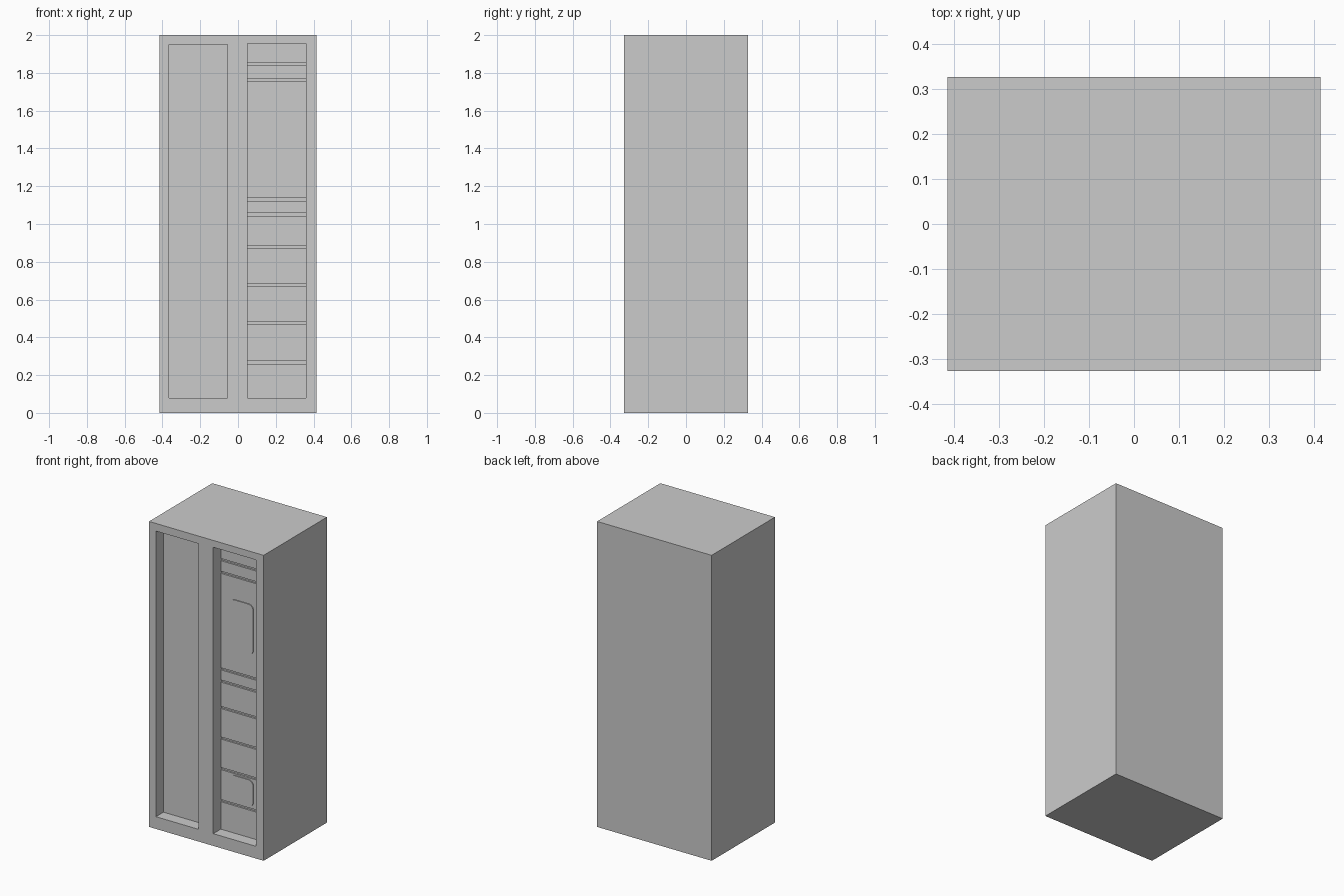
import bpy, bmesh
from math import sin, cos, pi

if "Cube" in bpy.data.objects:
    bpy.data.objects.remove(bpy.data.objects["Cube"])

W, D, H = 0.83, 0.655, 2.0
FRONT = -D / 2
RECESS = 0.078          # depth of the recessed faces
GAP_DEPTH = 0.012       # depth of the grooves between modules


def box(name, x0, x1, y0, y1, z0, z1):
    bm = bmesh.new()
    bmesh.ops.create_cube(bm, size=1)
    for v in bm.verts:
        v.co.x = x0 if v.co.x < 0 else x1
        v.co.y = y0 if v.co.y < 0 else y1
        v.co.z = z0 if v.co.z < 0 else z1
    mesh = bpy.data.meshes.new(name)
    bm.to_mesh(mesh)
    bm.free()
    ob = bpy.data.objects.new(name, mesh)
    bpy.context.collection.objects.link(ob)
    return ob


def rounded_panel(name, x0, x1, z0, z1, r, y0, y1):
    pts = []
    for i, (cx, cz) in enumerate([(x1 - r, z1 - r), (x0 + r, z1 - r),
                                  (x0 + r, z0 + r), (x1 - r, z0 + r)]):
        for k in range(7):
            a = (i + k / 6) * pi / 2
            pts.append((cx + r * cos(a), y0, cz + r * sin(a)))
    bm = bmesh.new()
    face = bm.faces.new([bm.verts.new(p) for p in pts])
    ext = bmesh.ops.extrude_face_region(bm, geom=[face])
    for v in ext["geom"]:
        if isinstance(v, bmesh.types.BMVert):
            v.co.y = y1
    bmesh.ops.recalc_face_normals(bm, faces=bm.faces)
    mesh = bpy.data.meshes.new(name)
    bm.to_mesh(mesh)
    bm.free()
    ob = bpy.data.objects.new(name, mesh)
    bpy.context.collection.objects.link(ob)
    return ob


# Cabinet body with two tall recesses
body = box("cabinet_body", -W / 2, W / 2, FRONT, D / 2, 0, H)
cutters = [
    box("left_recess_cutter", -0.365, -0.055, FRONT - 0.1, FRONT + RECESS, 0.08, 1.95),
    box("right_recess_cutter", 0.05, 0.36, FRONT - 0.1, FRONT + RECESS + GAP_DEPTH, 0.08, 1.955),
]
for c in cutters:
    mod = body.modifiers.new(c.name, 'BOOLEAN')
    mod.operation = 'DIFFERENCE'
    mod.solver = 'EXACT'
    mod.object = c
bpy.context.view_layer.objects.active = body
body.select_set(True)
for c in cutters:
    bpy.ops.object.modifier_apply(modifier=c.name)
for c in cutters:
    bpy.data.objects.remove(c)

# Stacked front modules separated by narrow grooves
grooves = [0.267, 0.477, 0.677, 0.877, 1.05, 1.13, 1.762, 1.845]
half = 0.007
bottoms = [0.08] + [g + half for g in grooves]
tops = [g - half for g in grooves] + [1.955]
face_y = FRONT + RECESS
for i, (b, t) in enumerate(zip(bottoms, tops)):
    box(f"module_{i + 1}", 0.05, 0.36, face_y, face_y + GAP_DEPTH, b, t)

# Slightly raised rounded covers
for name, z0, z1 in (("upper_cover", 1.28, 1.61), ("lower_cover", 0.285, 0.46)):
    rounded_panel(name, 0.12, 0.288, z0, z1, 0.035, face_y - 0.006, face_y + 0.004)
